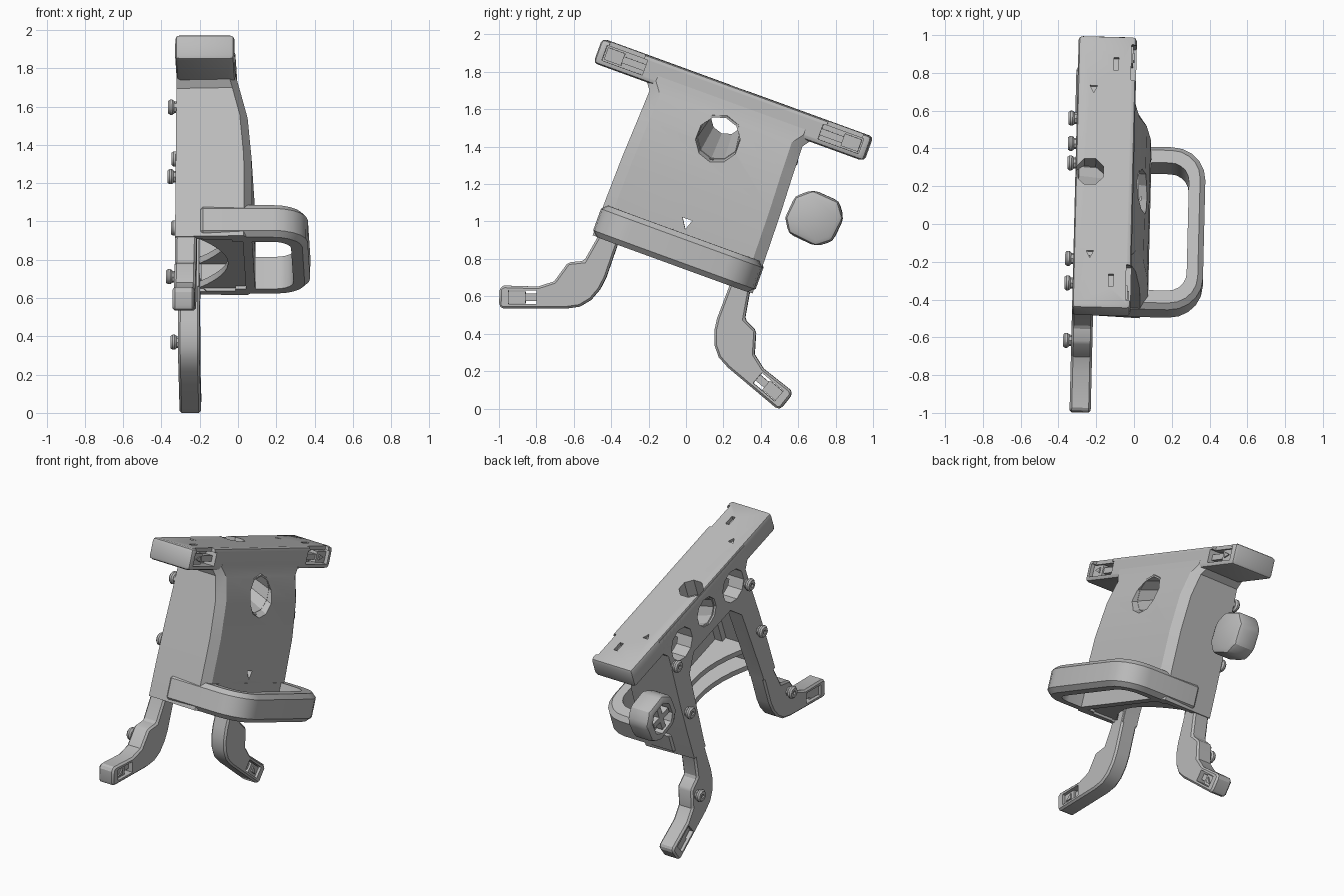
import bpy, bmesh, math
from mathutils import Matrix, Vector

if "Cube" in bpy.data.objects:
    bpy.data.objects.remove(bpy.data.objects["Cube"])

grey = bpy.data.materials.new("plain grey")
grey.use_nodes = True
GREY = (0.5, 0.5, 0.5, 1)
grey.diffuse_color = GREY
grey.node_tree.nodes["Principled BSDF"].inputs["Base Color"].default_value = GREY

# Parts are built upright as (x, width, height), then the whole stand is leaned
PLACE = (Matrix.Rotation(math.radians(-1.4), 4, 'Z')
         @ Matrix.Rotation(math.radians(-20), 4, 'X')
         @ Matrix.Translation((0, -0.33, 0)))
BACK = -0.317
parts = []


def loft(name, rings, part=True):
    """Skin a stack of equal rings and cap both ends."""
    bm = bmesh.new()
    rows = [[bm.verts.new(p) for p in r] for r in rings]
    n = len(rows[0])
    for a, b in zip(rows, rows[1:]):
        for i in range(n):
            bm.faces.new((a[i], a[(i + 1) % n], b[(i + 1) % n], b[i]))
    bm.faces.new(rows[0])
    bm.faces.new(rows[-1])
    bmesh.ops.recalc_face_normals(bm, faces=bm.faces)
    me = bpy.data.meshes.new(name)
    bm.to_mesh(me)
    bm.free()
    ob = bpy.data.objects.new(name, me)
    bpy.context.collection.objects.link(ob)
    me.materials.append(grey)
    if part:
        parts.append(ob)
    return ob


def prism(name, pts, lo, hi, axis='x', part=True):
    """axis x: pts are (width, height); axis v: pts are (x, width)."""
    if axis == 'x':
        rings = [[(t, a, b) for a, b in pts] for t in (lo, hi)]
    else:
        rings = [[(a, b, t) for a, b in pts] for t in (lo, hi)]
    return loft(name, rings, part)


def circle(cx, cy, r, n=10):
    return [(cx + r * math.cos(math.tau * (i + .5) / n),
             cy + r * math.sin(math.tau * (i + .5) / n)) for i in range(n)]


def rect(a0, a1, b0, b1):
    return [(a0, b0), (a1, b0), (a1, b1), (a0, b1)]


def apply(ob, kind, **settings):
    m = ob.modifiers.new(kind, kind)
    for k, v in settings.items():
        setattr(m, k, v)
    bpy.context.view_layer.objects.active = ob
    bpy.ops.object.modifier_apply(modifier=m.name)


def bevel(ob, width, segments=2):
    apply(ob, 'BEVEL', width=width, segments=segments, limit_method='ANGLE',
          angle_limit=math.radians(40))


def subtract(ob, cutter):
    apply(ob, 'BOOLEAN', operation='DIFFERENCE', object=cutter, solver='EXACT')
    bpy.data.objects.remove(cutter)


def cut(ob, pts, lo, hi, axis='x'):
    subtract(ob, prism("cutter", pts, lo, hi, axis, part=False))


# Tapered shell body with chamfered front corners
rings = []
for v, d, xf in ((.70, .455, .08), (.90, .455, .083), (1.15, .45, .078),
                 (1.38, .44, .055), (1.53, .435, .015), (1.59, .48, -.005), (1.69, .48, -.015)):
    xs, w = xf - .04, d - .06
    rings.append([(BACK, -d + .015, v), (xs, -d, v), (xf, -w, v),
                  (xf, w, v), (xs, d, v), (BACK, d - .015, v)])
body = loft("body_shell", rings)
cut(body, rect(-.40, .40, .60, 1.46), -.21, -.02)
cut(body, rect(-.36, .36, .60, 1.30), -.21, .035)
# Arched opening in the back
cut(body, [(-.318, .6), (.318, .6), (.318, .75), (.285, 1.27), (.2, 1.38),
           (-.2, 1.38), (-.285, 1.27), (-.318, .75)], -.5, -.2)
# Triangular sight hole
cut(body, [(-.035, .955), (.02, .955), (.0, .90)], -.1, .2)

# Slanted sight tube through the front panel
front, rear = Vector((.1, 0, 1.39)), Vector((-.4, 0, 1.57))


def tube_ring(t, r):
    c = front.lerp(rear, t)
    return [(c.x, a, c.z + b) for a, b in circle(0, 0, r)]


def cut_tube(ob):
    subtract(ob, loft("cutter", [tube_ring(-.2, .128), tube_ring(1.2, .085)], part=False))


cut_tube(body)
tube = loft("sight_tube", [tube_ring(.16, .12), tube_ring(.8, .095)])
bm = bmesh.new()
bm.from_mesh(tube.data)
bmesh.ops.delete(bm, geom=[f for f in bm.faces if len(f.verts) > 4], context='FACES')
bm.to_mesh(tube.data)
bm.free()
apply(tube, 'SOLIDIFY', thickness=.012, offset=0)

# Top bar with rounded edges
bar = prism("top_bar", rect(-.768, .768, 1.567, 1.705), BACK, -.008)
bevel(bar, .022)
cut_tube(bar)
# Notch in the top and round openings behind, through both bar and body
for ob in (body, bar):
    cut(ob, circle(-.24, 0, .078, 8), 1.5, 1.8, 'v')
    for w in (-.28, .28):
        cut(ob, circle(w, 1.515, .108), -.5, -.12)

for s, side in ((1, "back"), (-1, "front")):
    # Clip recess, slot and mark at the bar end
    cut(bar, rect(*sorted((s * .50, s * .73)), 1.595, 1.68), -.085, .1)
    cut(bar, rect(*sorted((s * .52, s * .72)), 1.65, 1.8), -.035, .1)
    cut(bar, rect(-.128, -.102, *sorted((s * .575, s * .645))), 1.68, 1.8, 'v')
    t = s * .465
    cut(bar, [(-.25, t + .02), (-.21, t + .02), (-.23, t - .02)], 1.685, 1.8, 'v')
    prism(side + "_bar_clip", rect(*sorted((s * .625, s * .722)), 1.603, 1.672), -.09, -.026)
    prism(side + "_bar_clip_neck", rect(*sorted((s * .49, s * .63)), 1.618, 1.655), -.09, -.035)
    prism(side + "_bar_clip_mark",
          [(s * .65, 1.62), (s * .695, 1.637), (s * .65, 1.654)], -.026, -.018)

    # Bent leg with a stepped outer edge
    outline = [(.435, .78), (.432, .70), (.457, .554), (.535, .516), (.57, .396), (.642, .34),
               (.815, .283), (.832, .262), (.803, .174), (.783, .163), (.462, .280), (.396, .315),
               (.351, .37), (.325, .44), (.316, .51), (.32, .78)]
    leg = prism(side + "_leg", [(s * a, b) for a, b in outline], BACK, -.205)
    bevel(leg, .014, 1)

    # Foot window with a clip inside, in the foot's own axes
    def foot(a0, a1, b0, b1):
        return [(s * (.807 + .94 * a + .342 * b), .218 - .342 * a + .94 * b)
                for a, b in rect(a0, a1, b0, b1)]

    cut(leg, foot(-.19, -.04, -.036, .036), -.5, .1)
    prism(side + "_foot_clip", foot(-.13, -.03, -.032, .032), -.30, -.222)
    prism(side + "_foot_clip_neck", foot(-.20, -.12, -.018, .022), -.30, -.235)
    tri = foot(-.105, -.06, -.018, .018)
    prism(side + "_foot_mark", [tri[0], tri[1], tri[3]], -.222, -.214)

    # Bolts along the back of the leg
    for i, (d, v) in enumerate(((.395, 1.435), (.393, 1.05), (.50, .455))):
        name = f"{side}_bolt_{i + 1}"
        prism(name + "_neck", circle(s * d, v, .03, 8), -.335, -.30)
        head = prism(name + "_head", circle(s * d, v, .043, 8), -.36, -.328)
        bevel(head, .01, 1)
        cut(head, circle(s * d, v, .014, 6), -.4, -.35)


# Carry loop wrapping the lower body and projecting from the front
def loop_outline(x0, x1, d, r):
    pts = [(x0, -d)]
    for sign, start in ((-1, -90), (1, 0)):
        for i in range(6):
            a = math.radians(start + 18 * i)
            pts.append((x1 - r + r * math.cos(a), sign * (d - r) + r * math.sin(a)))
    return pts + [(x0, d)]


loop = prism("carry_loop", loop_outline(-.2, .372, .458, .18), .70, .878, 'v')
bevel(loop, .028, 1)
cut(loop, rect(-.3, .035, -.39, .39), .5, 1.1, 'v')
cut(loop, loop_outline(.084, .285, .36, .10), .5, 1.1, 'v')

# Concave ribs across the open bottom of the shell
for i, v in enumerate((.715, .85)):
    arc = [(-.05 - .17 * (abs(k) / 6) ** 2, .395 * k / 6) for k in range(-6, 7)]
    prism(f"cradle_rib_{i + 1}", arc + [(.05, .395), (.05, -.395)], v, v + .035, 'v')

# Side knob, hollow toward the back with a cross inside
KW, KV = .62, 1.19
knob_shape = [(-.145, -.05), (-.10, -.125), (.06, -.14), (.135, -.085), (.15, .05),
              (.095, .13), (-.055, .14), (-.135, .075)]
knob = prism("side_knob", [(KW + a, KV + b) for a, b in knob_shape], -.325, -.165)
bevel(knob, .03, 2)
cut(knob, [(KW + .65 * a, KV + .65 * b) for a, b in knob_shape], -.5, -.265)
prism("knob_cross_wide", rect(KW - .08, KW + .08, KV - .018, KV + .018), -.315, -.245)
prism("knob_cross_tall", rect(KW - .018, KW + .018, KV - .08, KV + .08), -.315, -.245)

# Lean the stand and shade it
for ob in parts:
    ob.data.transform(PLACE)
bpy.ops.object.select_all(action='DESELECT')
for ob in parts:
    ob.select_set(True)
bpy.context.view_layer.objects.active = parts[0]
bpy.ops.object.shade_smooth_by_angle(angle=math.radians(25))
